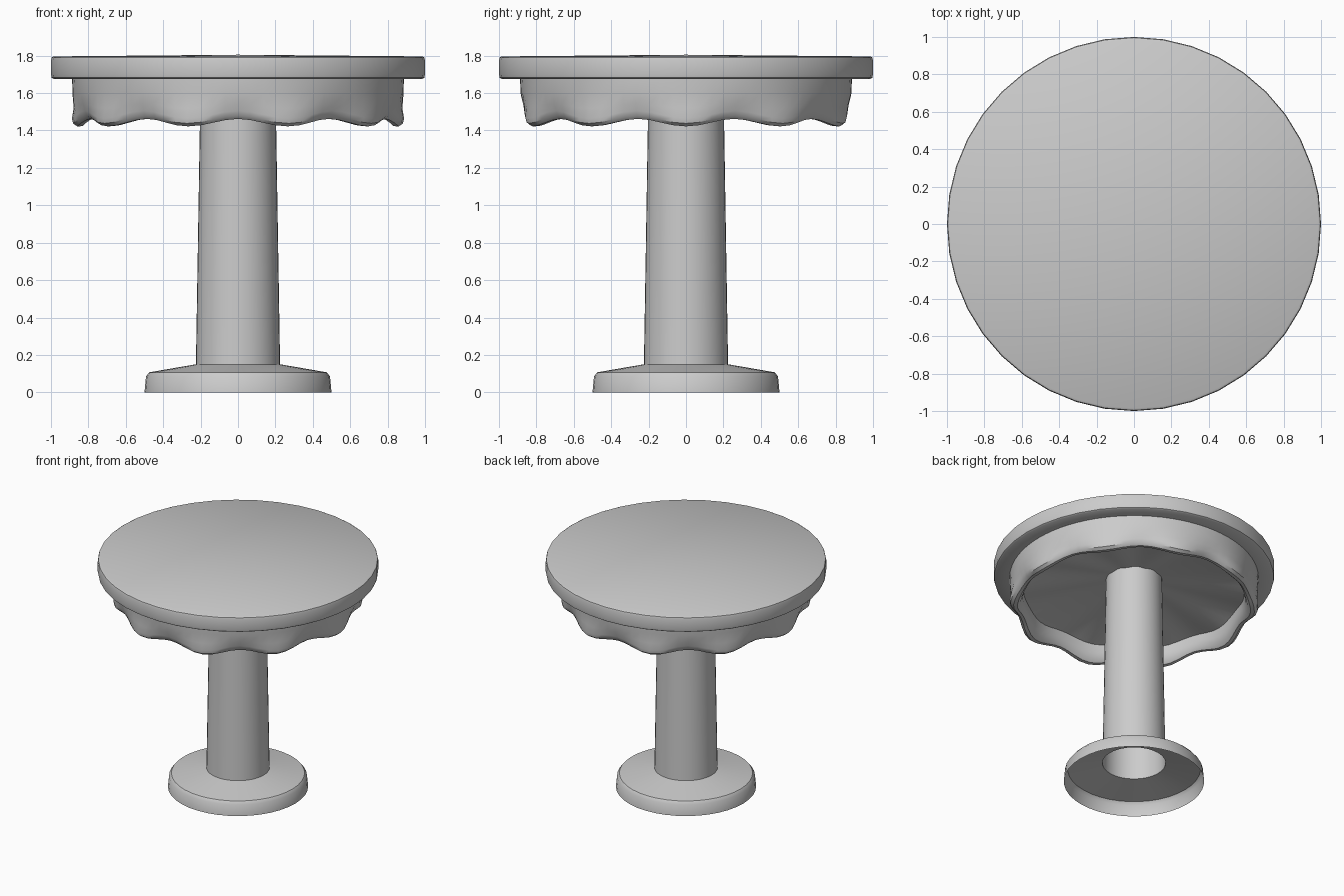
import bpy, bmesh
from math import cos, sin, pi, radians

if "Cube" in bpy.data.objects:
    bpy.data.objects.remove(bpy.data.objects["Cube"])


def lathe(name, profile, segs, waves=0):
    """Revolve rows of (radius, z, radial wave, vertical wave) around z."""
    bm = bmesh.new()
    rings = []
    for p in profile:
        r, z, wr, wz = (tuple(p) + (0, 0))[:4]
        if r == 0:
            rings.append([bm.verts.new((0, 0, z))] * segs)
            continue
        ring = []
        for i in range(segs):
            a = 2 * pi * i / segs
            c = cos(waves * a)
            ring.append(bm.verts.new(((r + wr * c) * cos(a),
                                      (r + wr * c) * sin(a), z - wz * c)))
        rings.append(ring)
    for lo, hi in zip(rings, rings[1:]):
        for i in range(segs):
            j = (i + 1) % segs
            quad = [lo[i], lo[j], hi[j], hi[i]]
            bm.faces.new(list(dict.fromkeys(quad)))
    mesh = bpy.data.meshes.new(name)
    bm.to_mesh(mesh)
    bm.free()
    obj = bpy.data.objects.new(name, mesh)
    bpy.context.collection.objects.link(obj)
    bpy.ops.object.select_all(action='DESELECT')
    bpy.context.view_layer.objects.active = obj
    obj.select_set(True)
    bpy.ops.object.shade_smooth_by_angle(angle=radians(35))
    return obj


# Hollow, open-bottomed foot
lathe("base", [(0.50, 0), (0.492, 0.085), (0.475, 0.107), (0.225, 0.15)], 40)

# Tapered open tube
lathe("column", [(0.225, 0.15), (0.20, 1.67)], 40)

# Slightly domed round top with softened rim
lathe("table_top", [(0.87, 1.675), (0.985, 1.675), (0.996, 1.682), (1.0, 1.70),
                    (1.0, 1.775), (0.996, 1.79), (0.985, 1.796), (0, 1.805)], 40)

# Scalloped skirt with rolled lower edge, closed inside by a fan to the column
lathe("scalloped_skirt", [
    (0, 1.68), (0.785, 1.565, 0.0, 0.015), (0.788, 1.51, 0.005, 0.018),
    (0.80, 1.465, 0.01, 0.02), (0.82, 1.443, 0.012, 0.02),
    (0.845, 1.442, 0.015, 0.02), (0.865, 1.458, 0.017, 0.02),
    (0.873, 1.485, 0.015, 0.02), (0.875, 1.53, 0.004, 0.012),
    (0.885, 1.60), (0.887, 1.68)], 80, waves=10)
